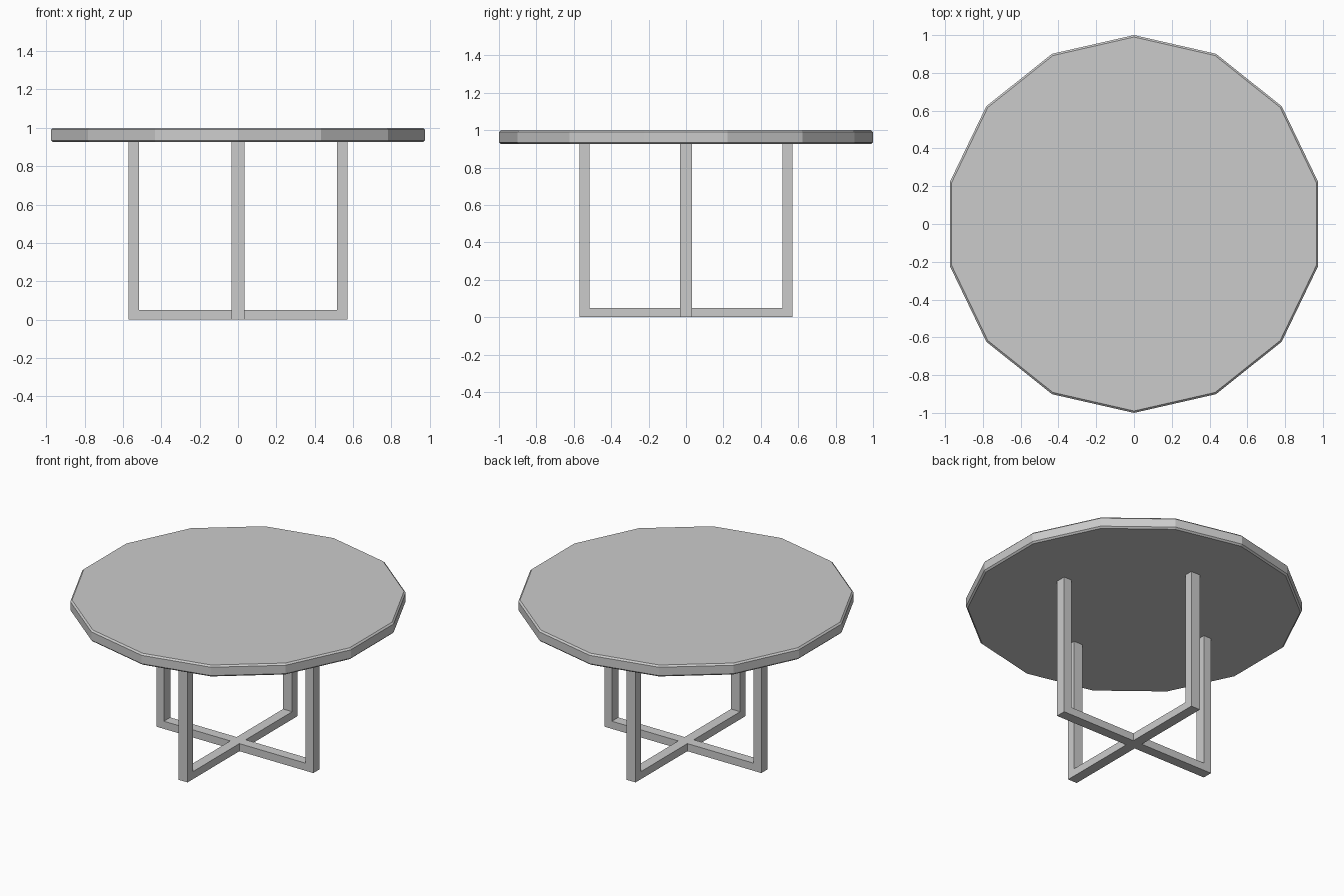
import bpy
import bmesh
from math import pi
from mathutils import Matrix, Vector

cube = bpy.data.objects.get("Cube")
if cube:
    bpy.data.objects.remove(cube, do_unlink=True)

# Main dimensions
SIDES = 14
TOP_Z, UNDERSIDE_Z = 1.0, 0.925
CHAMFER = 0.01
HALF_BAR = 0.033
LEG_INNER, LEG_OUTER = 0.515, 0.57
RAIL_HEIGHT = 0.05

grey = bpy.data.materials.new("light_grey")
grey.use_nodes = True
colour = (0.6, 0.6, 0.6, 1)
grey.diffuse_color = colour
grey.node_tree.nodes["Principled BSDF"].inputs["Base Color"].default_value = colour


def add_object(name, bm):
    bmesh.ops.recalc_face_normals(bm, faces=bm.faces)
    mesh = bpy.data.meshes.new(name)
    bm.to_mesh(mesh)
    bm.free()
    mesh.materials.append(grey)
    obj = bpy.data.objects.new(name, mesh)
    bpy.context.collection.objects.link(obj)
    return obj


def extrude_up(bm, faces, height):
    """Raise a set of faces and return the new upper faces."""
    result = bmesh.ops.extrude_face_region(bm, geom=faces)["geom"]
    verts = [g for g in result if isinstance(g, bmesh.types.BMVert)]
    bmesh.ops.translate(bm, verts=verts, vec=(0, 0, height))
    return [g for g in result if isinstance(g, bmesh.types.BMFace)]


# Tabletop: faceted disc with a corner pointing to the front, chamfered rims
bm = bmesh.new()
middle = Matrix.Translation((0, 0, (TOP_Z + UNDERSIDE_Z) / 2))
bmesh.ops.create_cone(bm, cap_ends=True, segments=SIDES, radius1=1, radius2=1,
                      depth=TOP_Z - UNDERSIDE_Z,
                      matrix=middle @ Matrix.Rotation(pi / 2, 4, "Z"))
# Turn so that a corner lies exactly on the y axis
corner = max(bm.verts, key=lambda v: v.co.y).co
turn = corner.xy.angle_signed(Vector((0, 1)))
bmesh.ops.rotate(bm, verts=bm.verts, matrix=Matrix.Rotation(-turn, 3, "Z"))
rims = [e for e in bm.edges if abs(e.verts[0].co.z - e.verts[1].co.z) < 0.001]
bmesh.ops.bevel(bm, geom=rims, offset=CHAMFER, segments=1, affect="EDGES")
add_object("tabletop", bm)

# Base: crossed floor rails, with a leg raised from the end of each arm
bm = bmesh.new()


def plate(x0, x1, turn):
    spin = Matrix.Rotation(turn, 3, "Z")
    corners = ((x0, -HALF_BAR), (x1, -HALF_BAR), (x1, HALF_BAR), (x0, HALF_BAR))
    bm.faces.new([bm.verts.new(spin @ Vector((x, y, 0))) for x, y in corners])


plate(-HALF_BAR, HALF_BAR, 0)
for i in range(4):
    plate(HALF_BAR, LEG_INNER, i * pi / 2)
    plate(LEG_INNER, LEG_OUTER, i * pi / 2)
bmesh.ops.remove_doubles(bm, verts=bm.verts, dist=0.0001)
floor_faces = list(bm.faces)
upper = extrude_up(bm, floor_faces, RAIL_HEIGHT)
# Keep the underside closed
for face in floor_faces:
    if not face.is_valid:
        continue
feet = [f for f in upper if f.calc_center_median().xy.length > LEG_INNER]
extrude_up(bm, feet, UNDERSIDE_Z - RAIL_HEIGHT)
bmesh.ops.delete(bm, geom=feet, context="FACES_ONLY")
add_object("crossed_leg_frame", bm)
